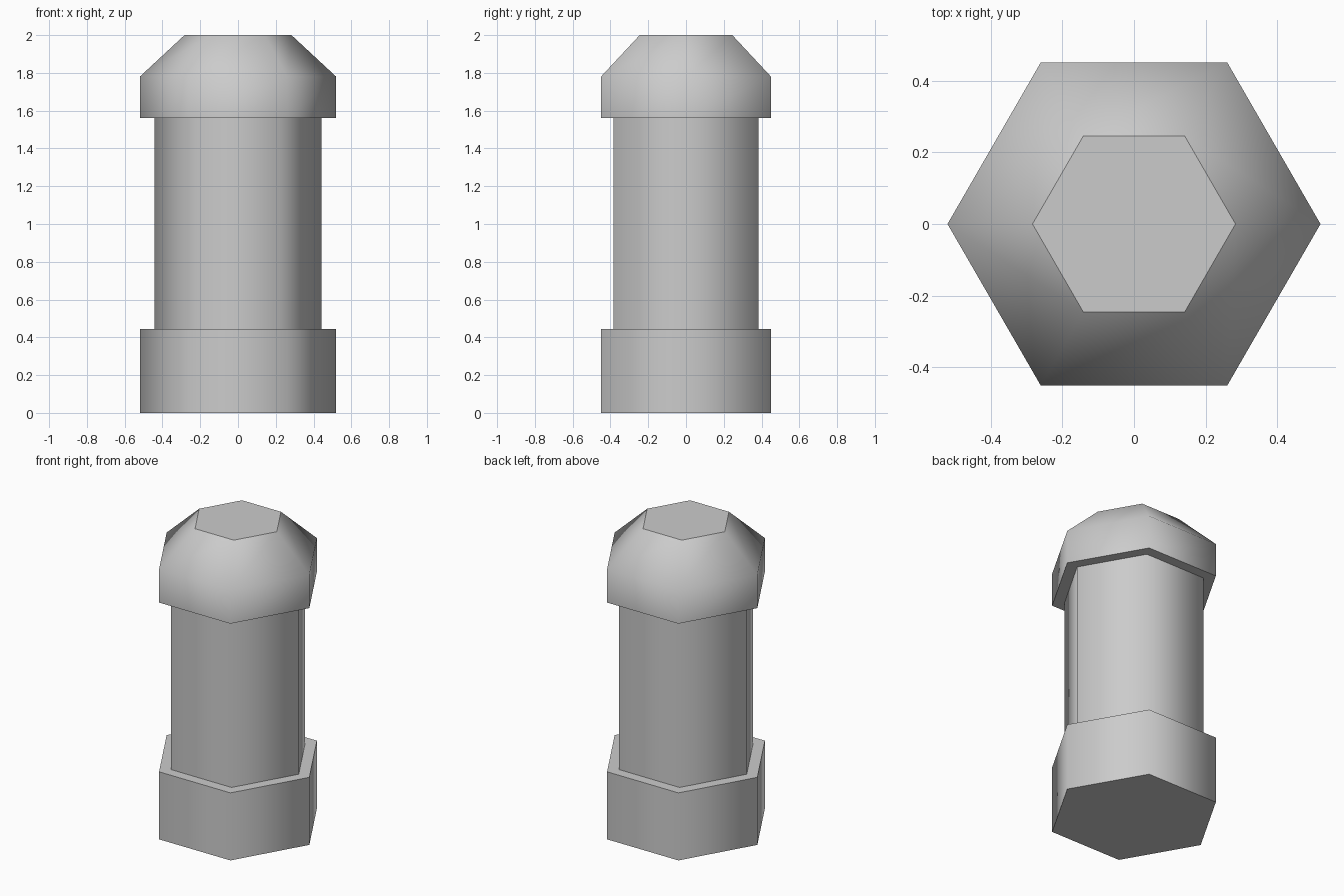
import bpy, bmesh
from math import cos, sin, tau

cube = bpy.data.objects.get("Cube")
if cube:
    bpy.data.objects.remove(cube, do_unlink=True)

SIDES = 6

grey = bpy.data.materials.new("plain_grey")
grey.use_nodes = True
colour = (0.6, 0.6, 0.6, 1)
grey.diffuse_color = colour
grey.node_tree.nodes["Principled BSDF"].inputs["Base Color"].default_value = colour


def hex_part(name, profile):
    """Closed six-sided solid from (radius, height) rings, bottom to top."""
    bm = bmesh.new()
    rings = [[bm.verts.new((r * cos(tau * i / SIDES), r * sin(tau * i / SIDES), z))
              for i in range(SIDES)] for r, z in profile]
    for low, high in zip(rings, rings[1:]):
        for i in range(SIDES):
            j = (i + 1) % SIDES
            bm.faces.new((low[i], low[j], high[j], high[i]))
    bm.faces.new(rings[0][::-1])
    bm.faces.new(rings[-1])
    bm.normal_update()
    # Sides blend smoothly; the flat ends keep crisp rims
    for face in bm.faces:
        face.smooth = True
    for edge in bm.edges:
        edge.smooth = not any(abs(f.normal.z) > 0.99 for f in edge.link_faces)
    mesh = bpy.data.meshes.new(name)
    bm.to_mesh(mesh)
    bm.free()
    mesh.materials.append(grey)
    obj = bpy.data.objects.new(name, mesh)
    bpy.context.collection.objects.link(obj)
    return obj


# Wide foot, narrower shaft, chamfered head
hex_part("base", [(0.52, 0), (0.52, 0.445)])
hex_part("shaft", [(0.443, 0.44), (0.443, 1.565)])
hex_part("cap", [(0.52, 1.56), (0.52, 1.78), (0.283, 2)])
